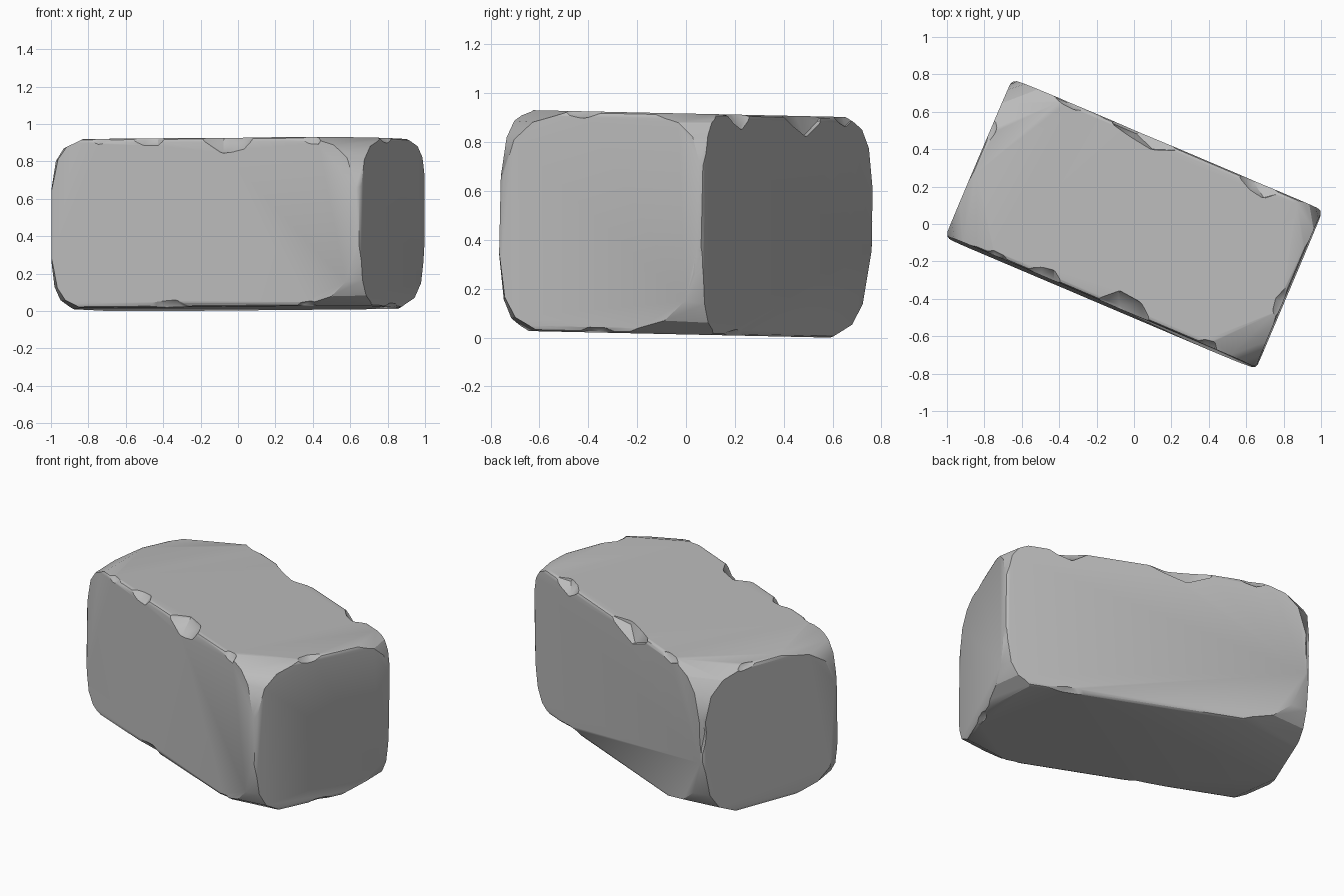
import bpy
import bmesh
import random
from math import radians
from mathutils import Vector, Matrix

random.seed(4)
if "Cube" in bpy.data.objects:
    bpy.data.objects.remove(bpy.data.objects["Cube"])

HALF = Vector((0.9, 0.455, 0.452))


def new_object(name, bm):
    mesh = bpy.data.meshes.new(name)
    bmesh.ops.recalc_face_normals(bm, faces=bm.faces)
    bm.to_mesh(mesh)
    bm.free()
    obj = bpy.data.objects.new(name, mesh)
    bpy.context.collection.objects.link(obj)
    return obj


def cut_corner(bm, signs, depth):
    """Slice a corner off with a plane crossing its three edges at the given depths."""
    corner = Vector(s * h for s, h in zip(signs, HALF))
    normal = Vector(s / d for s, d in zip(signs, depth)).normalized()
    point = corner - Vector((signs[0] * depth[0], 0, 0))
    cut = bmesh.ops.bisect_plane(
        bm, geom=bm.verts[:] + bm.edges[:] + bm.faces[:], dist=1e-5,
        plane_co=point, plane_no=normal, clear_outer=True)["geom_cut"]
    edges = [e for e in cut if isinstance(e, bmesh.types.BMEdge)]
    if edges:
        bmesh.ops.holes_fill(bm, edges=edges, sides=0)


def add_chip(bm, axis, signs, pos, length, depths):
    """Rough lump that bites into an edge; depths run along the two other axes."""
    centre, size = Vector(), Vector()
    others = [i for i in range(3) if i != axis]
    centre[axis], size[axis] = pos, length
    for i, s, d in zip(others, signs, depths):
        centre[i] = s * (HALF[i] + 0.9 * d)
        size[i] = 2.1 * d
    lump = bmesh.ops.create_icosphere(bm, subdivisions=2, radius=1)["verts"]
    for v in lump:
        v.co = centre + v.co * random.uniform(0.88, 1.08) * size


# Block with softly worn edges
bm = bmesh.new()
bmesh.ops.create_cube(bm, size=2)
bmesh.ops.scale(bm, vec=HALF, verts=bm.verts)
bmesh.ops.bevel(bm, geom=bm.edges[:], offset=0.022, segments=2,
                profile=0.5, affect='EDGES')

# Broken corners: one main facet, a steep one and a flat one each
corners = {
    (-1, -1, 1): (0.13, 0.26, 0.17), (-1, -1, -1): (0.12, 0.2, 0.17),
    (1, -1, 1): (0.2, 0.2, 0.18), (1, -1, -1): (0.22, 0.12, 0.2),
    (1, 1, 1): (0.1, 0.16, 0.14), (1, 1, -1): (0.11, 0.22, 0.2),
    (-1, 1, 1): (0.2, 0.2, 0.2), (-1, 1, -1): (0.28, 0.15, 0.22),
}
for signs, (du, dv, dz) in corners.items():
    cut_corner(bm, signs, (du, dv, dz))
    cut_corner(bm, signs, (du * 0.55, dv * 0.5, dz * 1.9))
    cut_corner(bm, signs, (du * 1.5, dv * 1.6, dz * 0.5))
block = new_object("stone_block", bm)

# Chips along the edges: axis, side signs, position, length, depths
chips = [
    (0, (-1, 1), -0.33, 0.14, (0.06, 0.05)),
    (0, (-1, 1), 0.14, 0.23, (0.09, 0.085)),
    (0, (-1, 1), -0.6, 0.12, (0.03, 0.035)),
    (0, (-1, 1), 0.62, 0.1, (0.035, 0.05)),
    (0, (1, 1), -0.13, 0.25, (0.065, 0.08)),
    (0, (1, 1), 0.54, 0.17, (0.07, 0.06)),
    (0, (1, 1), -0.56, 0.13, (0.03, 0.04)),
    (0, (-1, -1), -0.2, 0.2, (0.03, 0.045)),
    (0, (-1, -1), 0.6, 0.12, (0.03, 0.035)),
    (0, (1, -1), 0.5, 0.18, (0.03, 0.035)),
    (1, (1, 1), -0.08, 0.13, (0.05, 0.03)),
    (1, (-1, 1), 0.15, 0.12, (0.03, 0.03)),
    (1, (1, -1), 0.0, 0.14, (0.03, 0.03)),
    (2, (1, 1), -0.2, 0.2, (0.025, 0.05)),
    (2, (-1, 1), 0.1, 0.24, (0.03, 0.03)),
]
bm = bmesh.new()
for chip in chips:
    add_chip(bm, *chip)
cutter = new_object("chip_cutter", bm)
cutter.hide_render = True

mod = block.modifiers.new("chips", 'BOOLEAN')
mod.operation = 'DIFFERENCE'
mod.solver = 'EXACT'
mod.use_self = True
mod.object = cutter
bpy.ops.object.select_all(action='DESELECT')
block.select_set(True)
bpy.context.view_layer.objects.active = block
bpy.ops.object.modifier_apply(modifier=mod.name)
bpy.data.objects.remove(cutter)

# Turn, tilt slightly and rest on the ground
block.data.transform(Matrix.Rotation(radians(-1.25), 4, 'X') @ Matrix.Rotation(radians(-23), 4, 'Z'))
lowest = min(v.co.z for v in block.data.vertices)
block.data.transform(Matrix.Translation((0, 0, -lowest)))

# Grey stone
stone = bpy.data.materials.new("grey_stone")
stone.use_nodes = True
colour = (0.5, 0.5, 0.5, 1)
stone.diffuse_color = colour
bsdf = stone.node_tree.nodes["Principled BSDF"]
bsdf.inputs["Base Color"].default_value = colour
bsdf.inputs["Roughness"].default_value = 0.9
block.data.materials.clear()
block.data.materials.append(stone)
for poly in block.data.polygons:
    poly.material_index = 0
bpy.ops.object.shade_smooth_by_angle(angle=radians(30))
